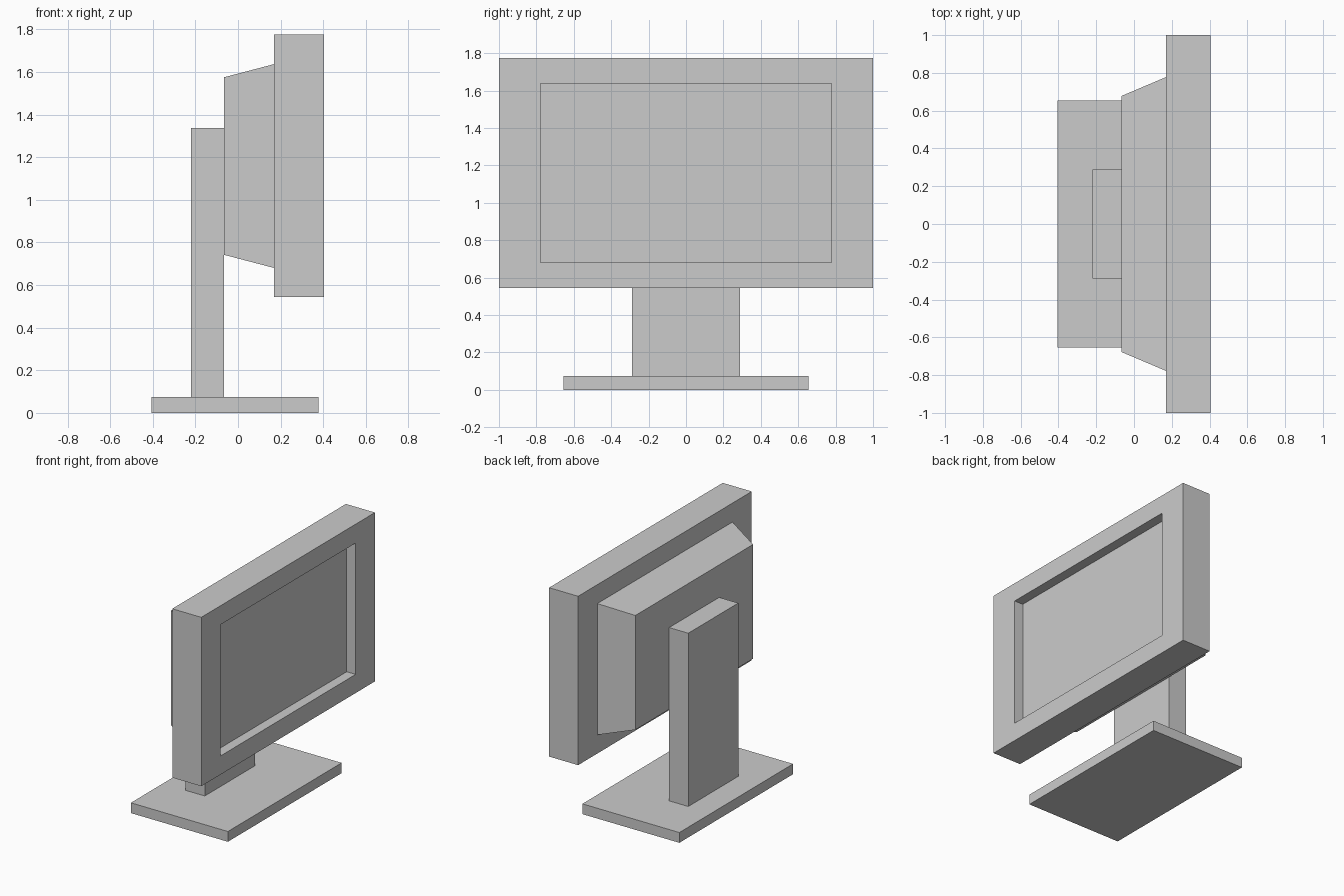
import bpy, bmesh

if "Cube" in bpy.data.objects:
    bpy.data.objects.remove(bpy.data.objects["Cube"])


def loft(name, rings):
    """Closed solid through rectangular rings (x, half_width_y, z_low, z_high)."""
    bm = bmesh.new()
    loops = [[bm.verts.new((x, sy * w, z))
              for sy, z in ((-1, lo), (1, lo), (1, hi), (-1, hi))]
             for x, w, lo, hi in rings]
    for a, b in zip(loops, loops[1:]):
        for i in range(4):
            j = (i + 1) % 4
            bm.faces.new((a[i], a[j], b[j], b[i]))
    bm.faces.new(loops[0])
    bm.faces.new(loops[-1])
    bmesh.ops.recalc_face_normals(bm, faces=bm.faces)
    mesh = bpy.data.meshes.new(name)
    bm.to_mesh(mesh)
    bm.free()
    obj = bpy.data.objects.new(name, mesh)
    bpy.context.collection.objects.link(obj)
    return obj


# Monitor: recessed screen, bezel, slab and tapered rear housing in one shell
loft("monitor", [
    (0.332, 0.778, 0.68, 1.637),
    (0.404, 0.778, 0.68, 1.637),
    (0.404, 1.0, 0.544, 1.775),
    (0.17, 1.0, 0.544, 1.775),
    (0.17, 0.778, 0.68, 1.637),
    (-0.066, 0.678, 0.742, 1.575),
])

# Upright stand behind the housing
loft("stand_column", [(-0.22, 0.288, 0.075, 1.338), (-0.066, 0.288, 0.075, 1.338)])

# Flat foot
loft("stand_base", [(-0.405, 0.655, 0.0, 0.075), (0.377, 0.655, 0.0, 0.075)])
